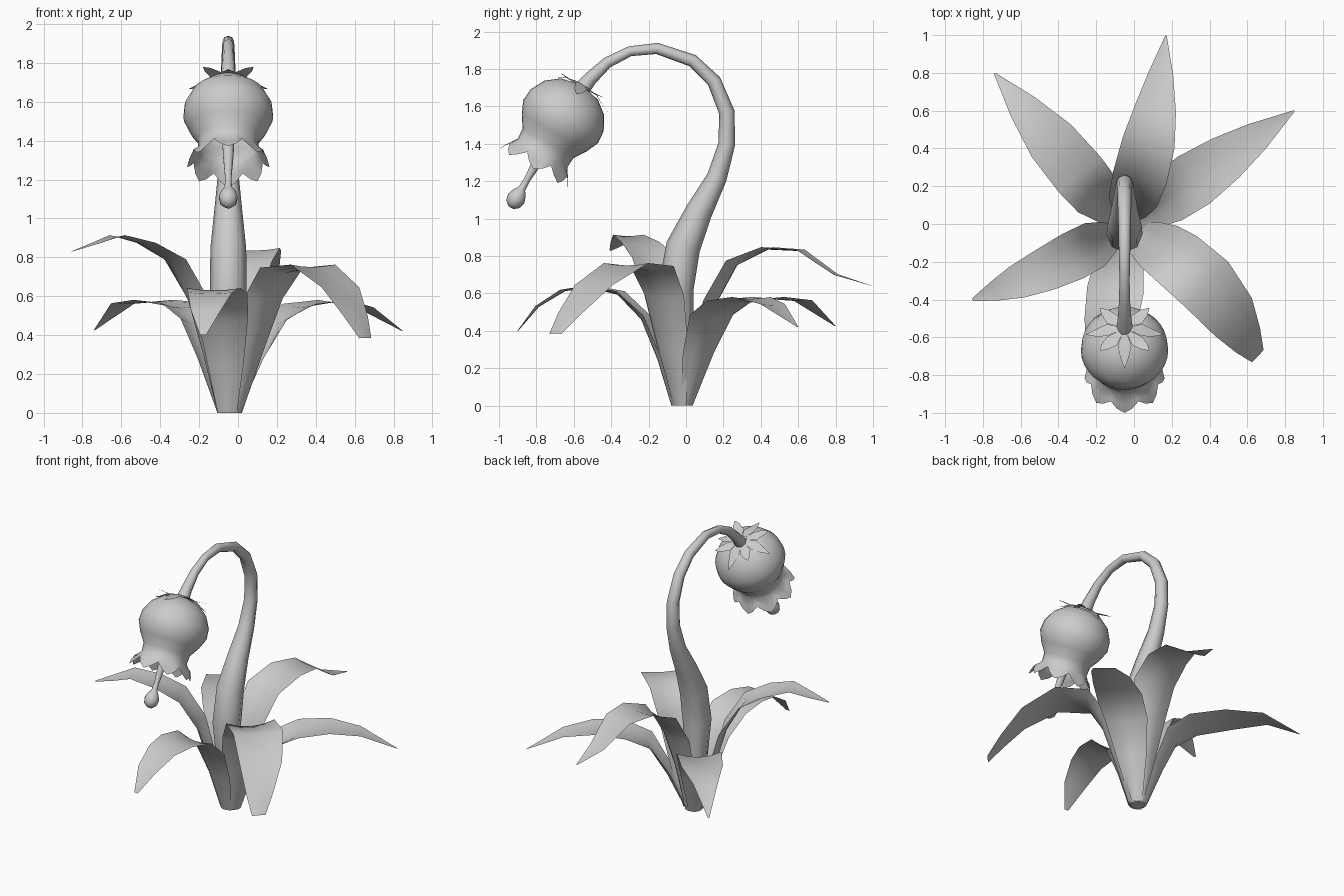
import bpy, bmesh, math
from mathutils import Vector

if "Cube" in bpy.data.objects:
    bpy.data.objects.remove(bpy.data.objects["Cube"])

grey = bpy.data.materials.new("plain_grey")
grey.use_nodes = True
COLOUR = (0.6, 0.6, 0.6, 1)
grey.diffuse_color = COLOUR
grey.node_tree.nodes["Principled BSDF"].inputs["Base Color"].default_value = COLOUR

CX = -0.05                      # plane of the stem
ROOT = Vector((CX, -0.02, 0))
TOP = Vector((CX, -0.56, 1.71))  # where the bell hangs from the stem
AXIS = Vector((0, -0.5, -0.866)).normalized()
SIDE = Vector((1, 0, 0))
FRONT = AXIS.cross(SIDE)
if FRONT.y > 0:
    FRONT = -FRONT


def finish(name, rows, closed, caps=False, angle=50):
    """Skin a grid of points, row by row, into a smooth object."""
    bm = bmesh.new()
    grid = [[bm.verts.new(p) for p in row] for row in rows]
    n = len(rows[0])
    for a, b in zip(grid, grid[1:]):
        for i in range(n if closed else n - 1):
            j = (i + 1) % n
            bm.faces.new((a[i], a[j], b[j], b[i]))
    if caps:
        bm.faces.new(grid[0])
        bm.faces.new(grid[-1])
    bmesh.ops.recalc_face_normals(bm, faces=bm.faces)
    mesh = bpy.data.meshes.new(name)
    bm.to_mesh(mesh)
    bm.free()
    mesh.materials.append(grey)
    obj = bpy.data.objects.new(name, mesh)
    bpy.context.collection.objects.link(obj)
    bpy.ops.object.select_all(action="DESELECT")
    obj.select_set(True)
    bpy.context.view_layer.objects.active = obj
    bpy.ops.object.shade_smooth_by_angle(angle=math.radians(angle))


def on_bell(t, r, a):
    """Point at depth t, radius r and angle a around the bell axis."""
    return TOP + AXIS * t + r * (SIDE * math.sin(a) + FRONT * math.cos(a))


# Stem: a tapering tube in the x = CX plane (y, z, radius)
path = [(-.02, 0, .05), (-.035, .3, .075), (-.055, .62, .095), (-.015, .85, .092),
        (.07, 1.04, .072), (.165, 1.22, .054), (.218, 1.4, .045), (.218, 1.57, .042),
        (.15, 1.735, .038), (.035, 1.845, .034), (-.155, 1.91, .03),
        (-.3, 1.895, .027), (-.42, 1.835, .03), (-.51, 1.75, .037), (-.56, 1.69, .045)]
rows = []
for k, (y, z, r) in enumerate(path):
    p, q = path[max(k - 1, 0)], path[min(k + 1, len(path) - 1)]
    tan = Vector((0, q[0] - p[0], q[1] - p[1])).normalized()
    if k == 0:
        tan = Vector((0, 0, 1))
    out = SIDE.cross(tan)
    rows.append([Vector((CX, y, z)) + r * (SIDE * math.cos(math.tau * i / 8)
                 + out * math.sin(math.tau * i / 8)) for i in range(8)])
finish("stem", rows, True, True)

# Bell body and its fluted rim (depth, radius, radius wave, depth wave)
LOBES, SEG = 8, 32
bell = [(0, .03, 0, 0), (.02, .115, 0, 0), (.075, .185, 0, 0), (.15, .225, 0, 0),
        (.22, .231, 0, 0), (.29, .2, 0, 0), (.355, .157, 0, 0), (.41, .153, 0, .004),
        (.447, .178, .01, .02), (.475, .2, .012, .038)]
rows = []
for t, r, wave_r, wave_t in bell:
    row = []
    for i in range(SEG):
        a = math.tau * i / SEG
        w = max(-1, min(1, .35 + math.cos(LOBES * a)))
        row.append(on_bell(t + wave_t * w, r + wave_r * w, a))
    rows.append(row)
finish("flower_bell", rows, True)

# Pistil with a round tip
pistil = [(.3, .035), (.45, .028), (.58, .017), (.635, .02), (.66, .038),
          (.695, .05), (.73, .042), (.752, .015)]
finish("pistil", [[on_bell(t, r, math.tau * i / 10) for i in range(10)]
                  for t, r in pistil], True, True)

# Star of pointed sepals, alternately lying on the crown and lifted off it
SEPALS = 8
for s in range(SEPALS):
    mid = math.tau * s / SEPALS
    half = math.pi / SEPALS
    tip_t, tip_r = (.052, .205) if s % 2 == 0 else (-.005, .185)
    rows = [[on_bell(t, r, mid + half * f * k) for k in (-1, 0, 1)]
            for t, r, f in ((-.01, .035, 1), (.003, .1, .95),
                            (tip_t * .6, .15, .4), (tip_t, tip_r, .01))]
    finish("sepal", rows, False)


def leaf(name, tip, bow, profile):
    """Arching blade: profile holds distance along, height, half width."""
    along = Vector((tip[0], tip[1], 0)) - Vector((ROOT.x, ROOT.y, 0))
    length = along.length
    along.normalize()
    side = Vector((-along.y, along.x, 0))
    centre = [ROOT + along * d + Vector((0, 0, z))
              + side * bow * math.sin(math.pi * d / length) for d, z, w in profile]
    rows = []
    for k, (d, z, w) in enumerate(profile):
        tan = centre[min(k + 1, len(centre) - 1)] - centre[max(k - 1, 0)]
        up = tan.cross(side).normalized()
        if k == 0:
            up = -along
        elif up.dot(Vector((0, 0, 1)) - along) < 0:
            up = -up
        cup = w * max(.08, .5 - .9 * d / length)
        rows.append([centre[k] + side * w * u + up * cup * (u * u - .4)
                     for u in (-1, -.5, 0, .5, 1)])
    for p in rows[0]:
        p.z = 0
    finish(name, rows, False)


leaf("back_right_leaf", (-.74, .8), 0,
     [(.05, 0, .04), (.15, .27, .095), (.24, .47, .135), (.37, .55, .145),
      (.6, .575, .135), (.84, .56, .08), (1.07, .425, .004)])
leaf("back_leaf", (.17, 1), -.03,
     [(.05, 0, .04), (.1, .3, .09), (.17, .55, .13), (.29, .76, .145),
      (.47, .84, .14), (.65, .83, .11), (.84, .7, .065), (1.04, .64, .004)])
leaf("back_left_leaf", (.85, .6), 0,
     [(.05, 0, .04), (.17, .27, .1), (.29, .47, .14), (.45, .55, .15),
      (.65, .575, .125), (.85, .54, .08), (1.09, .42, .004)])
leaf("right_leaf", (-.85, -.4), .02,
     [(.05, 0, .04), (.12, .3, .09), (.2, .58, .125), (.32, .78, .13),
      (.48, .87, .115), (.64, .91, .09), (.76, .87, .055), (.89, .83, .008)])
leaf("front_left_leaf", (.65, -.69), .085,
     [(.05, 0, .05), (.13, .3, .11), (.22, .58, .145), (.32, .73, .16),
      (.52, .755, .165), (.74, .64, .14), (.89, .5, .09), (.98, .385, .045)])
leaf("front_leaf", (-.18, -.9), 0,
     [(.05, 0, .05), (.12, .25, .095), (.21, .47, .13), (.34, .6, .15),
      (.5, .635, .14), (.64, .615, .115), (.78, .53, .08), (.89, .4, .015)])
